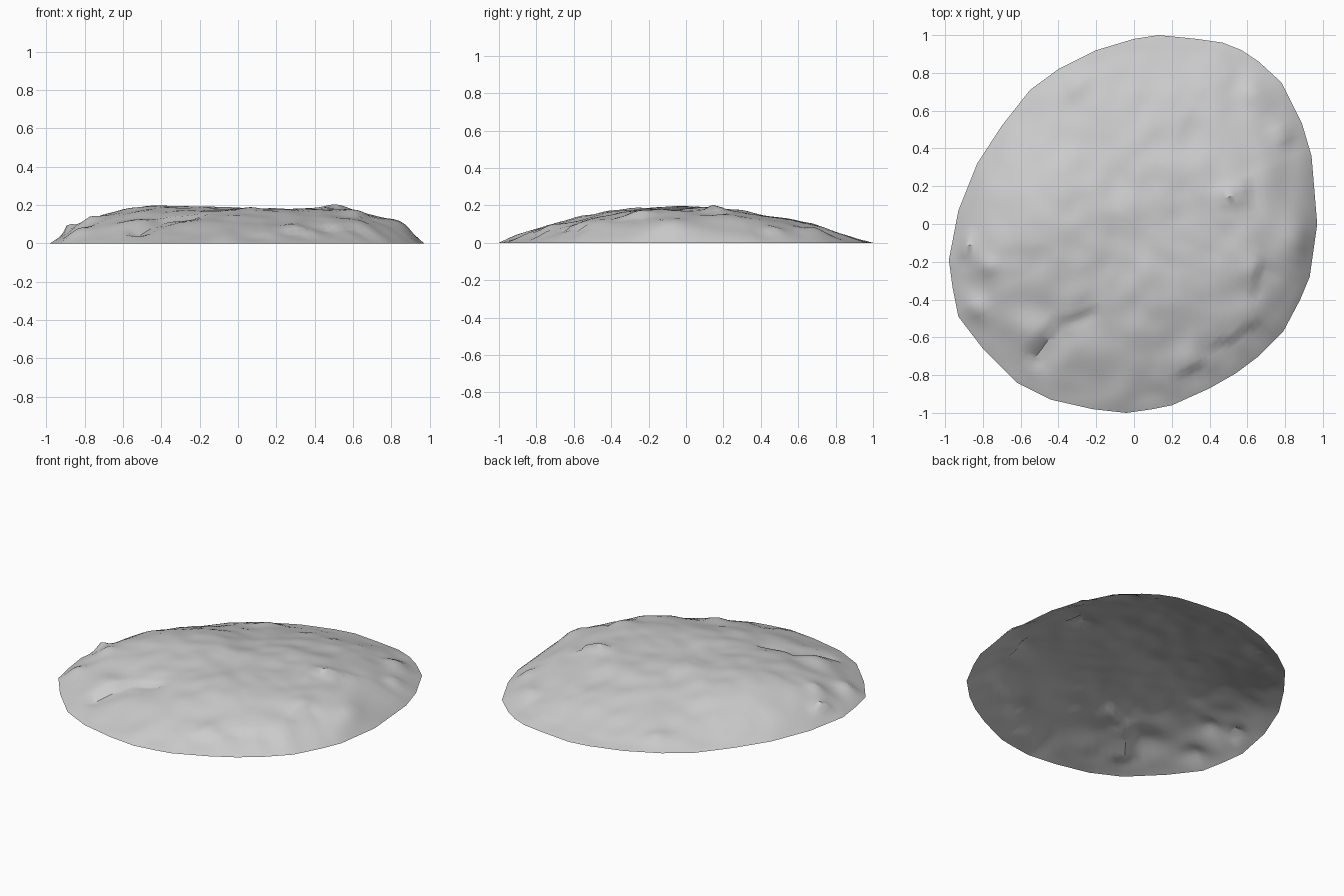
import bpy, bmesh, math
from mathutils import Vector, noise

cube = bpy.data.objects.get("Cube")
if cube:
    bpy.data.objects.remove(cube, do_unlink=True)

# Ground outline of the mound, counter-clockwise
OUTLINE = [(.97, 0), (.94, .36), (.89, .53), (.78, .75), (.66, .86), (.57, .92),
           (.47, .96), (.33, .98), (.13, 1), (0, .98), (-.2, .92), (-.4, .82),
           (-.55, .71), (-.7, .52), (-.83, .32), (-.93, .07), (-.98, -.19),
           (-.96, -.34), (-.93, -.49), (-.8, -.66), (-.62, -.84), (-.44, -.93),
           (-.22, -.98), (-.04, -1), (.1, -.98), (.2, -.96), (.4, -.87),
           (.54, -.79), (.66, -.7), (.79, -.57), (.88, -.4), (.93, -.28)]
# Lumps and hollows: x, y, radius, height
LUMPS = [(.52, .13, .09, .025), (.2, 0, .2, -.012), (-.5, 0, .25, .016),
         (.62, -.25, .08, .02), (.57, -.5, .1, .02), (.3, -.73, .07, .02),
         (-.57, -.57, .09, .02), (-.9, -.12, .05, .045), (-.77, -.22, .05, .028),
         (.86, -.1, .08, .03), (.62, .7, .06, .025), (-.3, .73, .06, .02),
         (.2, .68, .06, .012), (.78, .47, .05, .018), (-.83, -.45, .06, .02)]
# Broken ledges from a to b that drop on their right-hand side: a, b, depth
LEDGES = [((-.57, -.73), (-.42, -.52), .035), ((-.42, -.52), (-.2, -.45), .025),
          ((.46, .08), (.64, .2), .025), ((.62, -.38), (.68, -.2), .02),
          ((.42, -.66), (.65, -.53), .018), ((.25, -.79), (.36, -.74), .018),
          ((-.95, -.1), (-.84, -.13), .02)]
SPLIT, RINGS = 4, 34


def ledge_drop(p, a, b, depth):
    """Sudden drop beside a ledge, easing back over a short distance."""
    a, b = Vector(a), Vector(b)
    length = (b - a).length
    along = (b - a) / length
    u = (p - a).dot(along) / length
    d = (p - a).dot(Vector((along.y, -along.x)))
    taper = max(0, min(1, 4 * (u + .1), 4 * (1.1 - u)))
    return depth * taper * max(0, 1 - d / .15) if d > 0 else 0


def height(x, y, t):
    """Low dome: gentle at front and back, steeper at the sides, with crags."""
    a = math.atan2(y, x)
    steep = 2 + 2.6 * math.cos(a) ** 4 + .5 * math.cos(a + math.pi / 4)
    z = .187 * (1 - t ** steep)
    fade = min(1, (1 - t) * 12)
    for lx, ly, r, h in LUMPS:
        z += fade * h * math.exp(-((x - lx) ** 2 + (y - ly) ** 2) / (r * r))
    for ledge in LEDGES:
        z -= fade * ledge_drop(Vector((x, y)), *ledge)
    z += fade * .01 * noise.noise(Vector((x * 4, y * 4, 3)))
    z += fade * .01 * noise.noise(Vector((x * 8, y * 8, 7)))
    return max(z, 0)


# Concentric rings from the rim to the crown, left open underneath
bm = bmesh.new()
rim = [Vector(a).lerp(Vector(b), k / SPLIT)
       for a, b in zip(OUTLINE, OUTLINE[1:] + OUTLINE[:1]) for k in range(SPLIT)]
rings = []
for i in range(RINGS):
    t = 1 - (i / RINGS) ** 1.2
    rings.append([bm.verts.new((p.x * t, p.y * t, height(p.x * t, p.y * t, t))) for p in rim])
crown = bm.verts.new((0, 0, height(0, 0, 0)))
n = len(rim)
for outer, inner in zip(rings, rings[1:]):
    for j in range(n):
        k = (j + 1) % n
        bm.faces.new((outer[j], outer[k], inner[k], inner[j]))
for j in range(n):
    bm.faces.new((rings[-1][j], rings[-1][(j + 1) % n], crown))

mesh = bpy.data.meshes.new("rock_mound")
bm.to_mesh(mesh)
bm.free()
mound = bpy.data.objects.new("rock_mound", mesh)
bpy.context.collection.objects.link(mound)

# Plain grey stone
stone = bpy.data.materials.new("grey_stone")
stone.use_nodes = True
stone.diffuse_color = (.6, .6, .6, 1)
stone.node_tree.nodes["Principled BSDF"].inputs["Base Color"].default_value = (.6, .6, .6, 1)
mesh.materials.append(stone)

bpy.context.view_layer.objects.active = mound
mound.select_set(True)
bpy.ops.object.shade_smooth_by_angle(angle=math.radians(40))
